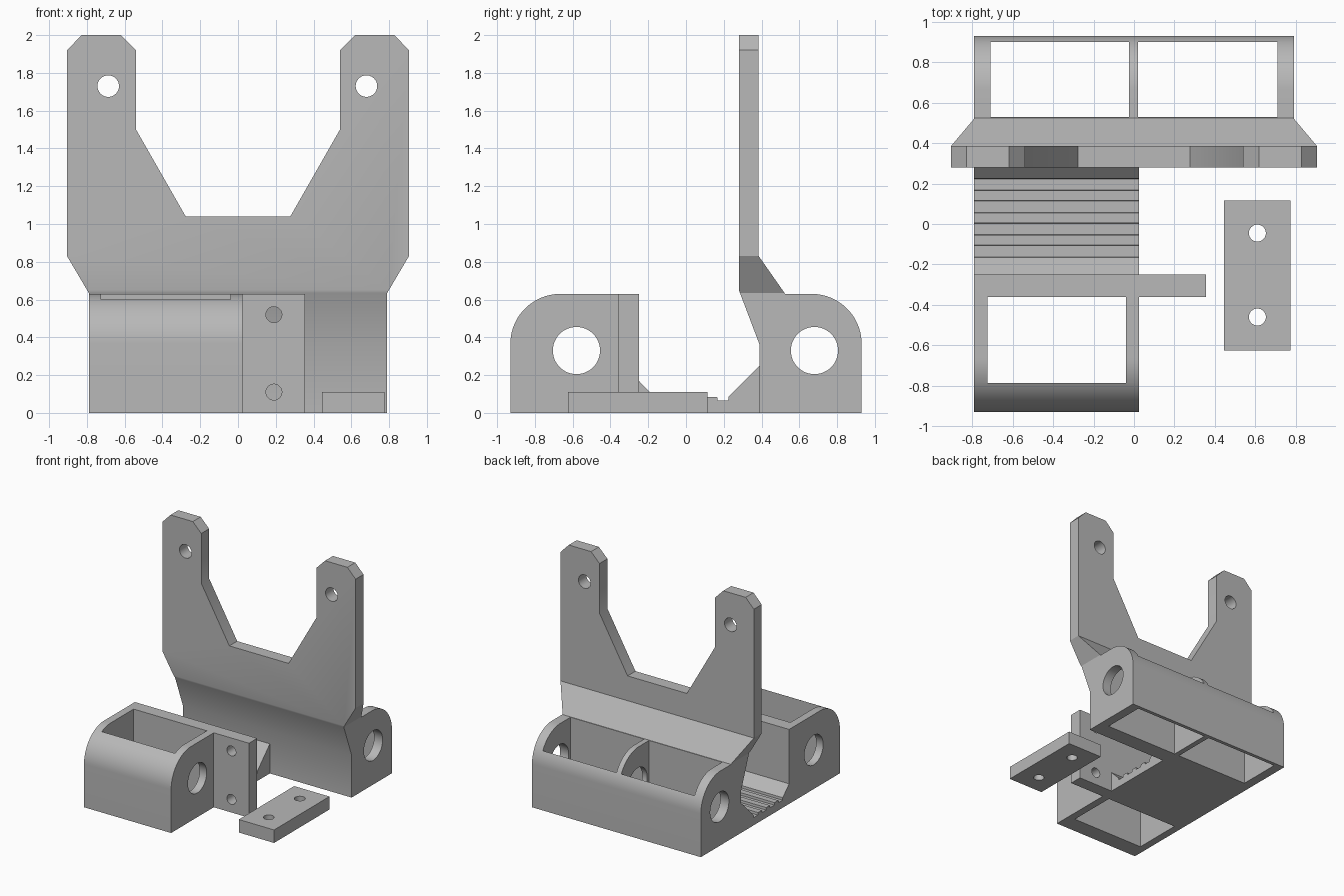
import bpy, bmesh, math
from mathutils import Vector

cube = bpy.data.objects.get("Cube")
if cube:
    bpy.data.objects.remove(cube, do_unlink=True)

grey = bpy.data.materials.new("plastic grey")
grey.use_nodes = True
colour = (0.48, 0.48, 0.48, 1)
grey.diffuse_color = colour
grey.node_tree.nodes["Principled BSDF"].inputs["Base Color"].default_value = colour


def prism(name, outline, axis, start, end):
    """Extrude a 2D outline along an axis; the outline uses the other two axes in order."""
    def place(a, b, d):
        return {"x": (d, a, b), "y": (a, d, b), "z": (a, b, d)}[axis]
    bm = bmesh.new()
    face = bm.faces.new([bm.verts.new(place(a, b, start)) for a, b in outline])
    new = bmesh.ops.extrude_face_region(bm, geom=[face])["geom"]
    verts = [v for v in new if isinstance(v, bmesh.types.BMVert)]
    bmesh.ops.translate(bm, verts=verts, vec=Vector(place(0, 0, end - start)))
    bmesh.ops.recalc_face_normals(bm, faces=bm.faces)
    mesh = bpy.data.meshes.new(name)
    bm.to_mesh(mesh)
    bm.free()
    mesh.materials.append(grey)
    obj = bpy.data.objects.new(name, mesh)
    bpy.context.collection.objects.link(obj)
    return obj


def rect(a0, a1, b0, b1):
    return [(a0, b0), (a1, b0), (a1, b1), (a0, b1)]


def arc(a, b, radius, start, end, steps):
    angles = [math.radians(start + (end - start) * i / steps) for i in range(steps + 1)]
    return [(a + radius * math.cos(t), b + radius * math.sin(t)) for t in angles]


def circle(a, b, radius):
    return arc(a, b, radius, 0, 360, 48)[:-1]


def boolean(obj, tool, operation="DIFFERENCE"):
    mod = obj.modifiers.new("cut", "BOOLEAN")
    mod.operation, mod.object, mod.solver = operation, tool, "EXACT"
    bpy.context.view_layer.objects.active = obj
    bpy.ops.object.modifier_apply(modifier=mod.name)
    bpy.data.objects.remove(tool, do_unlink=True)


def finish(obj):
    bpy.ops.object.select_all(action="DESELECT")
    obj.select_set(True)
    bpy.context.view_layer.objects.active = obj
    bpy.ops.object.shade_smooth_by_angle(angle=math.radians(30))


# Front bearing housing and toothed belt bed share one side profile
teeth = [(-0.165, 0.085)]
for i in range(4):
    y = -0.165 + 0.11 * i
    teeth += [(y + 0.002, 0.065), (y + 0.058, 0.065)]
    if i < 3:
        teeth += [(y + 0.06, 0.085), (y + 0.11, 0.085)]
profile = ([(0.39, 0), (-0.93, 0)] + arc(-0.665, 0.365, 0.265, 180, 90, 20)
           + [(-0.25, 0.63), (-0.25, 0.17)] + teeth + [(0.225, 0.085), (0.39, 0.25)])
housing = prism("front_housing_and_belt_bed", profile, "x", -0.79, 0.025)
boolean(housing, prism("pocket", rect(-0.725, -0.04, -0.785, -0.36), "z", -0.1, 1))
boolean(housing, prism("rod_hole", circle(-0.58, 0.33, 0.125), "x", -1, 1))
finish(housing)

# Clamp flange with two screw holes
flange = prism("clamp_flange", rect(0.025, 0.355, 0, 0.63), "y", -0.36, -0.25)
for z in (0.11, 0.52):
    boolean(flange, prism("screw_hole", circle(0.19, z, 0.042), "y", -0.5, 0))
finish(flange)

# Rear housing and upright fork: side profile trimmed by the front outline
profile = ([(0.39, 0), (0.39, 0.36), (0.28, 0.65), (0.28, 2), (0.385, 2), (0.385, 0.83),
            (0.525, 0.63)] + arc(0.665, 0.365, 0.265, 90, 0, 20) + [(0.93, 0)])
fork = prism("rear_housing_and_fork", profile, "x", -1, 1)
half = [(0.79, -0.1), (0.79, 0.635), (0.905, 0.83), (0.905, 1.92), (0.827, 2.001),
        (0.62, 2.001), (0.54, 1.92), (0.54, 1.5), (0.277, 1.04)]
outline = half + [(-x, z) for x, z in reversed(half)]
boolean(fork, prism("fork_outline", outline, "y", 0, 1.2), "INTERSECT")
for x0, x1 in ((-0.71, -0.025), (0.02, 0.71)):
    boolean(fork, prism("pocket", rect(x0, x1, 0.53, 0.9), "z", -0.1, 0.8))
boolean(fork, prism("rod_hole", circle(0.68, 0.33, 0.125), "x", -1.2, 1.2))
for x in (-0.687, 0.68):
    boolean(fork, prism("fork_hole", circle(x, 1.73, 0.057), "y", 0, 1))
finish(fork)

# Loose clamp plate lying beside the carriage
plate = prism("clamp_plate", rect(0.445, 0.775, -0.625, 0.115), "z", 0, 0.11)
for y in (-0.46, -0.045):
    boolean(plate, prism("screw_hole", circle(0.61, y, 0.042), "z", -0.1, 0.3))
finish(plate)
